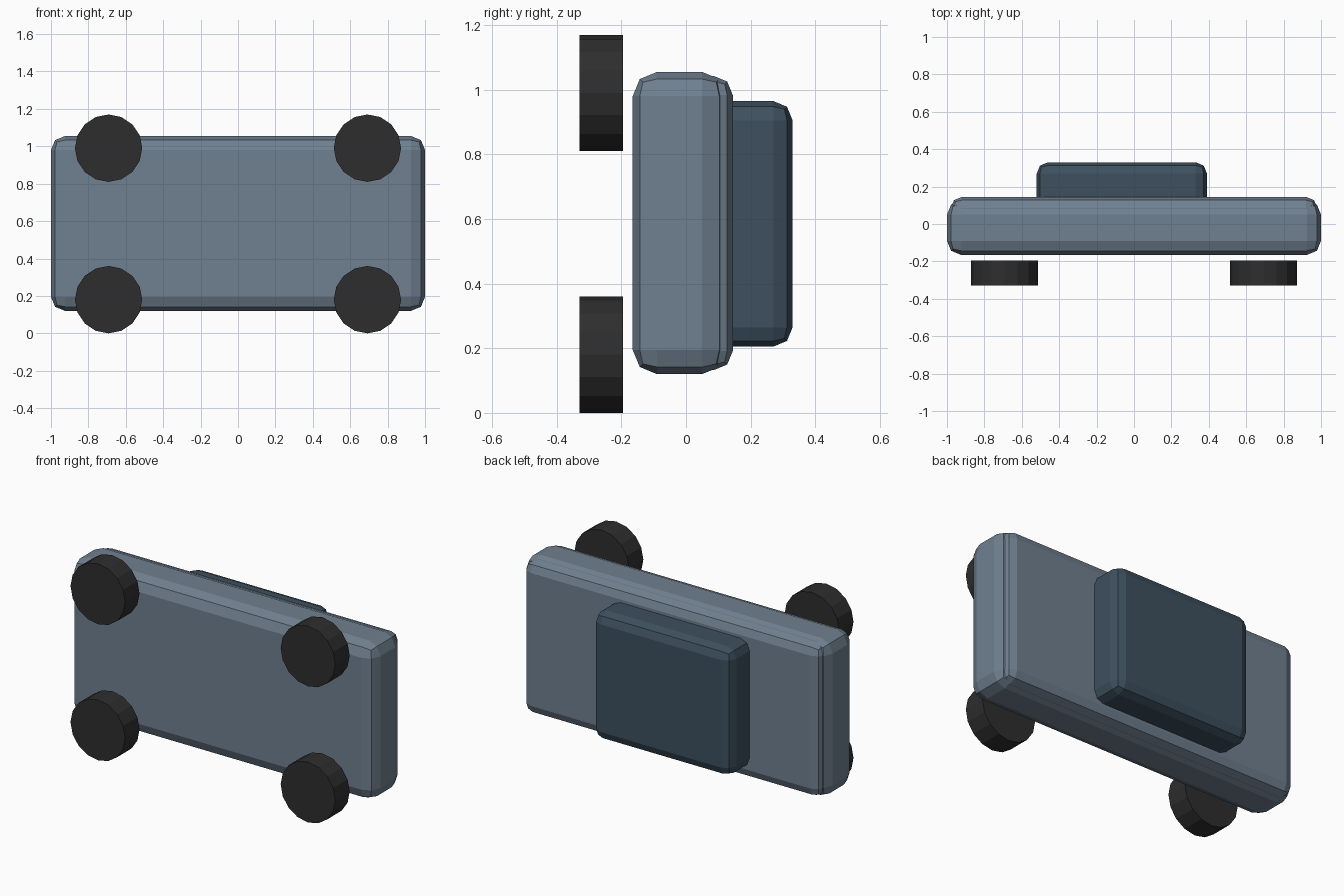
import bpy, math

if "Cube" in bpy.data.objects:
    bpy.data.objects.remove(bpy.data.objects["Cube"])


def material(name, rgb):
    m = bpy.data.materials.new(name)
    m.diffuse_color = (*rgb, 1.0)
    m.use_nodes = True
    m.node_tree.nodes["Principled BSDF"].inputs["Base Color"].default_value = m.diffuse_color
    return m


SLATE = material("slate_blue_grey", (0.162, 0.216, 0.279))
GLASS = material("dark_blue_glass", (0.047, 0.080, 0.112))
RUBBER = material("black_rubber", (0.027, 0.027, 0.027))


def rounded_box(name, lo, hi, bevel, mat):
    """Box between two corners with two-step bevelled edges."""
    centre = [(a + b) / 2 for a, b in zip(lo, hi)]
    bpy.ops.mesh.primitive_cube_add(size=1, location=centre)
    ob = bpy.context.object
    ob.name = name
    ob.scale = [b - a for a, b in zip(lo, hi)]
    bpy.ops.object.transform_apply(location=False, rotation=False, scale=True)
    mod = ob.modifiers.new("rounded_edges", 'BEVEL')
    mod.width = bevel
    mod.segments = 2
    ob.data.materials.append(mat)
    return ob


# Main body, and the slightly smaller deck panel rising from its back
rounded_box("body", (-1.0, -0.165, 0.12), (1.0, 0.125, 1.055), 0.075, SLATE)
rounded_box("deck", (-0.98, -0.05, 0.132), (0.98, 0.145, 1.043), 0.06, SLATE)

# Cabin
rounded_box("cabin", (-0.52, 0.0, 0.205), (0.39, 0.33, 0.965), 0.06, GLASS)

# Four detached wheels facing the front
for side, x in (("left", -0.692), ("right", 0.692)):
    for level, z in (("lower", 0.18), ("upper", 0.99)):
        bpy.ops.mesh.primitive_cylinder_add(
            vertices=16, radius=0.18, depth=0.135,
            location=(x, -0.2625, z), rotation=(math.pi / 2, 0, 0))
        wheel = bpy.context.object
        wheel.name = f"wheel_{level}_{side}"
        wheel.data.materials.append(RUBBER)
